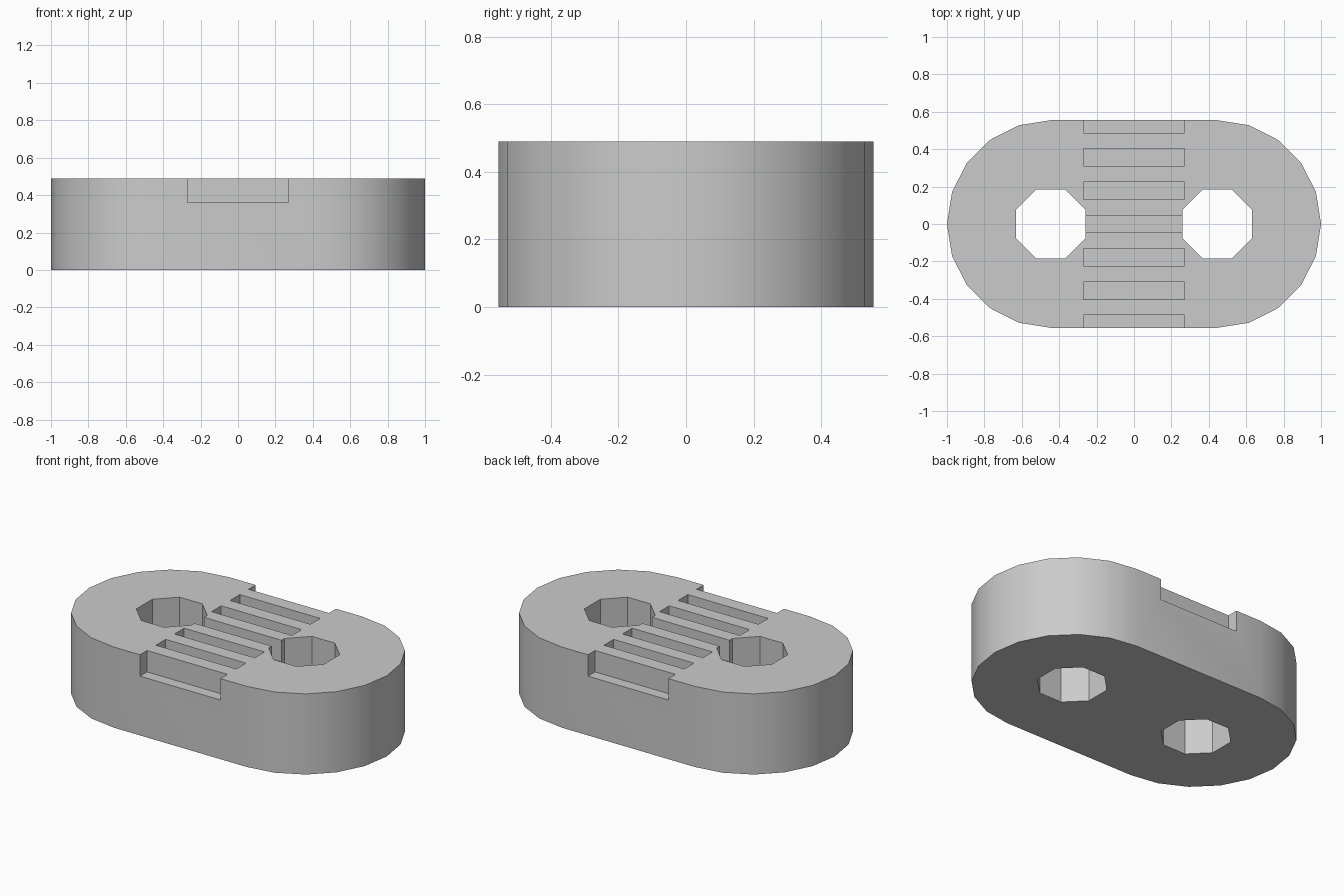
import bpy, bmesh
from math import cos, sin, pi, radians

HEIGHT = 0.49
RADIUS = 0.555        # rounded ends
OFFSET = 0.445        # end and hole centres
SLOT_FLOOR = 0.36
PITCH = 0.178         # slot spacing

cube = bpy.data.objects.get("Cube")
if cube:
    bpy.data.objects.remove(cube, do_unlink=True)


def prism(bm, outline, z0, z1):
    """Extrude a counter-clockwise outline from z0 to z1."""
    low = [bm.verts.new((x, y, z0)) for x, y in outline]
    high = [bm.verts.new((x, y, z1)) for x, y in outline]
    bm.faces.new(low[::-1])
    bm.faces.new(high)
    n = len(outline)
    for i in range(n):
        j = (i + 1) % n
        bm.faces.new((low[i], low[j], high[j], high[i]))


def make_object(name, prisms):
    bm = bmesh.new()
    for outline, z0, z1 in prisms:
        prism(bm, outline, z0, z1)
    mesh = bpy.data.meshes.new(name)
    bm.to_mesh(mesh)
    bm.free()
    obj = bpy.data.objects.new(name, mesh)
    bpy.context.collection.objects.link(obj)
    return obj


def arc(cx, radius, start, step, count):
    angles = [start + step * i for i in range(count)]
    return [(cx + radius * cos(a), radius * sin(a)) for a in angles]


# Stadium-shaped block
outline = (arc(OFFSET, RADIUS, -pi / 2, pi / 10, 11)
           + arc(-OFFSET, RADIUS, pi / 2, pi / 10, 11))
body = make_object("link_block", [(outline, 0, HEIGHT)])

# Octagonal through holes
holes = make_object("hole_cutter", [
    (arc(side * OFFSET, 0.2, pi / 8, pi / 4, 8), -0.1, HEIGHT + 0.1)
    for side in (-1, 1)])

# Row of grip slots, the outer two open through the long sides
slots = []
for i in range(-3, 4):
    y0, y1 = i * PITCH - 0.0465, i * PITCH + 0.0465
    y0 -= 0.1 * (i == -3)
    y1 += 0.1 * (i == 3)
    box = [(-0.27, y0), (0.27, y0), (0.27, y1), (-0.27, y1)]
    slots.append((box, SLOT_FLOOR, HEIGHT + 0.1))
slot_cutter = make_object("slot_cutter", slots)

# Cut and bake
for cutter in (holes, slot_cutter):
    cutter.hide_render = True
    mod = body.modifiers.new(cutter.name, 'BOOLEAN')
    mod.operation = 'DIFFERENCE'
    mod.solver = 'EXACT'
    mod.object = cutter
bpy.context.view_layer.update()
depsgraph = bpy.context.evaluated_depsgraph_get()
baked = bpy.data.meshes.new_from_object(body.evaluated_get(depsgraph))
body.modifiers.clear()
body.data = baked
for cutter in (holes, slot_cutter):
    bpy.data.objects.remove(cutter, do_unlink=True)

# Single grey material
grey = bpy.data.materials.new("light_grey")
grey.use_nodes = True
colour = (0.6, 0.6, 0.6, 1)
grey.diffuse_color = colour
grey.node_tree.nodes["Principled BSDF"].inputs["Base Color"].default_value = colour
baked.materials.clear()
baked.materials.append(grey)

# Smooth rounded ends, crisp holes and rims
for o in bpy.context.selected_objects:
    o.select_set(False)
body.select_set(True)
bpy.context.view_layer.objects.active = body
bpy.ops.object.shade_smooth_by_angle(angle=radians(30))
